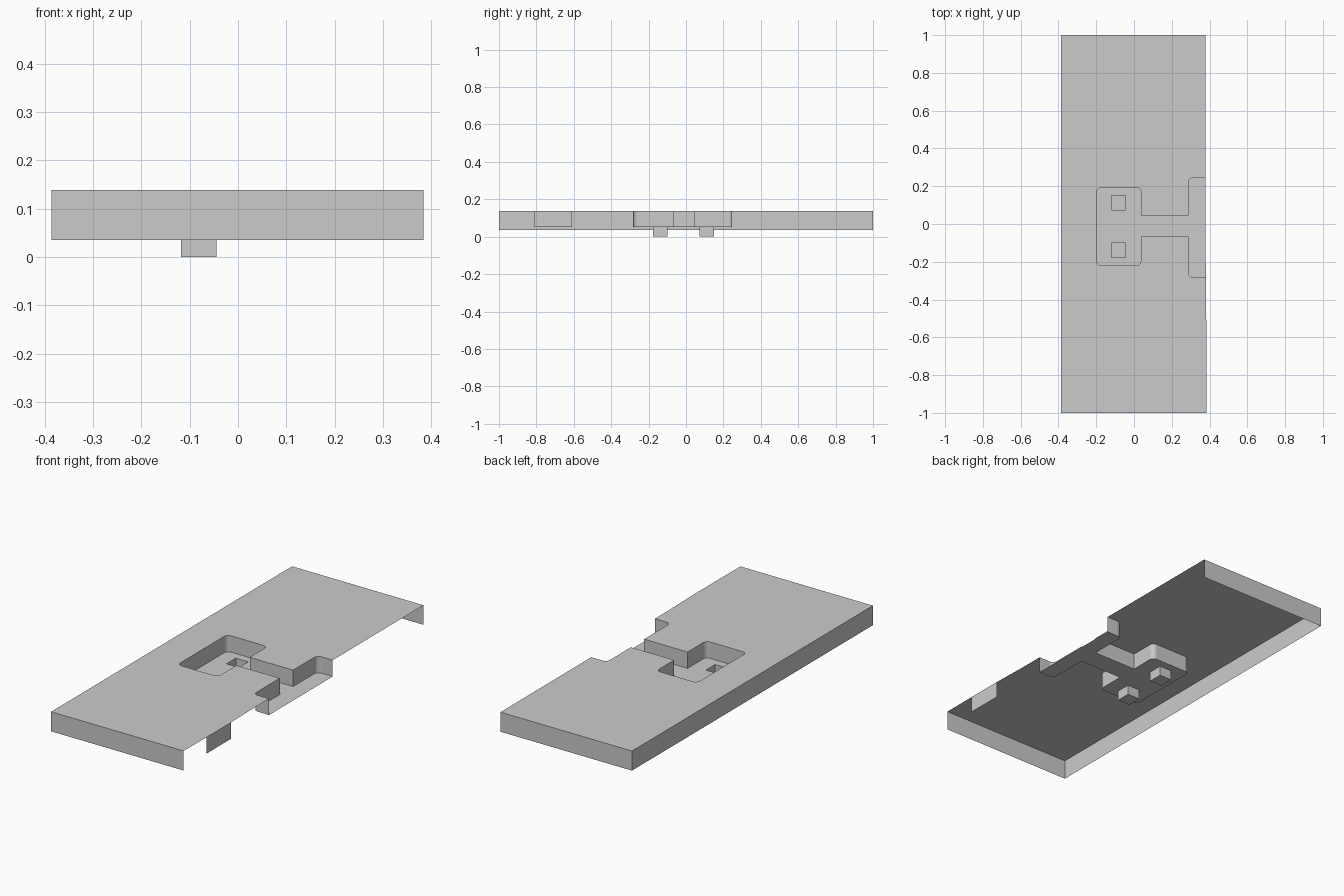
import bpy, bmesh, math
from mathutils import Vector

if "Cube" in bpy.data.objects:
    bpy.data.objects.remove(bpy.data.objects["Cube"])

TOP, BOTTOM, FLOOR = 0.138, 0.035, 0.052


def finish(name, bm):
    me = bpy.data.meshes.new(name)
    bm.to_mesh(me)
    bm.free()
    ob = bpy.data.objects.new(name, me)
    bpy.context.collection.objects.link(ob)
    return ob


def rounded(points, seg=4):
    """Turn (x, y, radius) corners into a path with rounded corners."""
    out = []
    for i, (x, y, r) in enumerate(points):
        p = Vector((x, y))
        if r == 0:
            out.append(p)
            continue
        u = (Vector(points[i - 1][:2]) - p).normalized() * r
        v = (Vector(points[i + 1][:2]) - p).normalized() * r
        for k in range(seg + 1):
            a = k / seg * math.pi / 2
            out.append(p + u * (1 - math.sin(a)) + v * (1 - math.cos(a)))
    return out


def wall(bm, path, z0, z1, closed=False):
    """Vertical sheet along a path, facing the path's left side."""
    top = [bm.verts.new((p[0], p[1], z1)) for p in path]
    low = [bm.verts.new((p[0], p[1], z0)) for p in path]
    for i in range(len(path) - (0 if closed else 1)):
        j = (i + 1) % len(path)
        bm.faces.new((top[i], top[j], low[j], low[i]))
    return low


def sheet(bm, loops, z):
    """Flat upward face; loops after the first are holes."""
    edges = []
    for loop in loops:
        vs = [bm.verts.new((p[0], p[1], z)) for p in loop]
        edges += [bm.edges.new((vs[i - 1], vs[i])) for i in range(len(vs))]
    res = bmesh.ops.triangle_fill(bm, edges=edges, use_beauty=True, normal=(0, 0, 1))
    faces = [g for g in res["geom"] if isinstance(g, bmesh.types.BMFace)]
    for f in faces:
        f.normal_update()
        if f.normal.z < 0:
            f.normal_flip()


# Recess outline: open at the right edge, narrow channel, then a square bay
R = 0.024
recess_path = rounded([
    (0.379, 0.245, 0), (0.289, 0.245, R), (0.289, 0.045, 0), (0.037, 0.045, 0),
    (0.037, 0.192, R), (-0.198, 0.192, R), (-0.198, -0.22, R), (0.037, -0.22, R),
    (0.037, -0.066, 0), (0.289, -0.066, 0), (0.289, -0.284, R), (0.38, -0.284, 0)])

# Two small square pockets in the bay
pockets = [[(-0.118, y), (-0.045, y), (-0.045, y + 0.077), (-0.118, y + 0.077)]
           for y in (-0.177, 0.073)]

# Top plate with the recess cut out
bm = bmesh.new()
outer = [(0.38, -0.4), (0.385, -0.61), (0.385, -0.81), (0.384, -1), (-0.386, -1),
         (-0.386, 1), (0.378, 1)]
sheet(bm, [recess_path + [Vector(p) for p in outer]], TOP)
finish("top_plate", bm)

# Skirt on the front, left and back; the right side is open
bm = bmesh.new()
wall(bm, [(0.384, -1), (-0.386, -1), (-0.386, 1), (0.378, 1)], BOTTOM, TOP)
finish("skirt", bm)

# Small panel hanging from the right edge
bm = bmesh.new()
wall(bm, [(0.385, -0.61), (0.385, -0.81)], FLOOR, TOP)
finish("side_panel", bm)

# Recess walls and floor
bm = bmesh.new()
wall(bm, recess_path, FLOOR, TOP)
sheet(bm, [recess_path] + pockets, FLOOR)
bmesh.ops.remove_doubles(bm, verts=bm.verts, dist=1e-5)
finish("recess", bm)

# Pockets with closed bottoms
for i, p in enumerate(pockets):
    bm = bmesh.new()
    bm.faces.new(wall(bm, p, 0, FLOOR, closed=True))
    finish(f"pocket_{i + 1}", bm)
